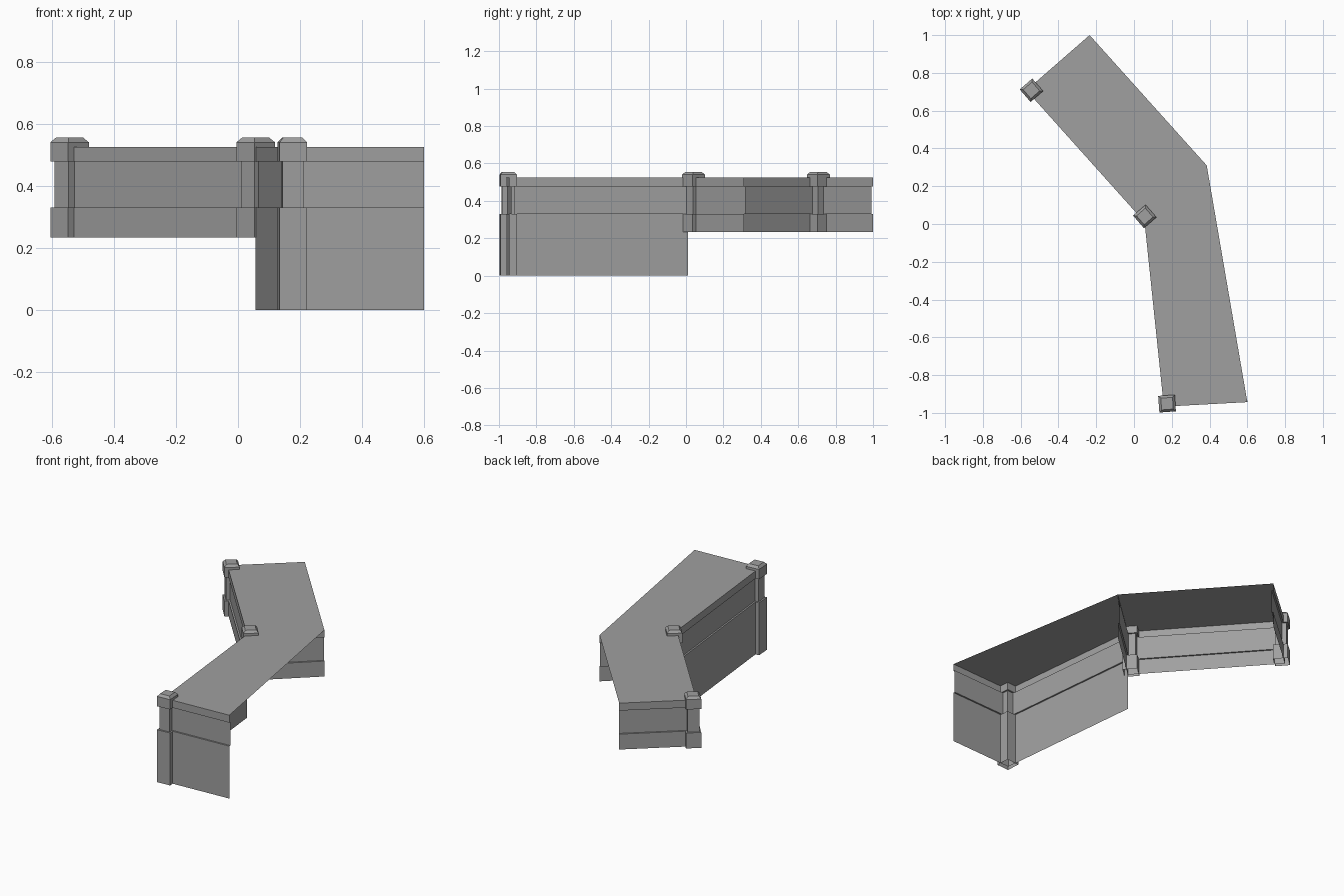
import bpy, bmesh, math
from mathutils import Vector

cube = bpy.data.objects.get("Cube")
if cube:
    bpy.data.objects.remove(cube, do_unlink=True)

GREY = (0.35, 0.35, 0.35, 1)
stone = bpy.data.materials.new("grey stone")
stone.use_nodes = True
stone.diffuse_color = GREY
stone.node_tree.nodes["Principled BSDF"].inputs["Base Color"].default_value = GREY

LEDGE, BAND, TOP, CAP, PEAK = 0.33, 0.478, 0.525, 0.54, 0.555
INSET = 0.01


def finish(name, bm):
    mesh = bpy.data.meshes.new(name)
    bm.to_mesh(mesh)
    bm.free()
    mesh.materials.append(stone)
    obj = bpy.data.objects.new(name, mesh)
    bpy.context.collection.objects.link(obj)
    return obj


def offset(path, dist):
    """Shift an open path to its left, with mitred corners."""
    pts = [Vector(p) for p in path]
    dirs = [(b - a).normalized() for a, b in zip(pts, pts[1:])]
    normals = [Vector((-d.y, d.x)) for d in dirs]
    result = []
    for i, p in enumerate(pts):
        n1 = normals[max(i - 1, 0)]
        n2 = normals[min(i, len(normals) - 1)]
        result.append(p + (n1 + n2) * dist / (1 + n1.dot(n2)))
    return result


def loft(bm, rows, closed):
    """Bridge successive rows of points with quads."""
    rings = [[bm.verts.new((p[0], p[1], z)) for p in row] for row, z in rows]
    n = len(rings[0])
    for low, high in zip(rings, rings[1:]):
        for i in range(n if closed else n - 1):
            j = (i + 1) % n
            bm.faces.new((low[i], low[j], high[j], high[i]))
    return rings


def wall(name, path, base):
    """Thin panelled wall with a recessed middle strip."""
    bm = bmesh.new()
    profile = [(0, base), (0, LEDGE), (INSET, LEDGE),
               (INSET, BAND), (0, BAND), (0, TOP)]
    loft(bm, [(offset(path, d), z) for d, z in profile], False)
    finish(name, bm)


def slab(name, outline):
    bm = bmesh.new()
    face = bm.faces.new([bm.verts.new((x, y, TOP)) for x, y in outline])
    face.normal_update()
    if face.normal.z < 0:
        face.normal_flip()
    finish(name, bm)


def post(name, centre, angle, base):
    """Square post with a recessed shaft and a bevelled cap."""
    bm = bmesh.new()
    half, shaft, tip = 0.044, 0.034, 0.031
    rows = []
    for r, z in [(half, base), (half, LEDGE), (shaft, LEDGE), (shaft, BAND),
                 (half, BAND), (half, CAP), (tip, PEAK)]:
        corners = [math.radians(angle + 45 + 90 * k) for k in range(4)]
        rows.append(([(centre[0] + r * math.sqrt(2) * math.cos(a),
                       centre[1] + r * math.sqrt(2) * math.sin(a))
                      for a in corners], z))
    rings = loft(bm, rows, True)
    bm.faces.new(rings[-1])
    finish(name, bm)


# Plan corners
front_outer, front_open = (0.158, -0.967), (0.60, -0.943)
bend_outer, bend_open = (0.056, 0.010), (0.385, 0.31)
back_outer, back_open = (-0.57, 0.708), (-0.235, 1.0)
RAISED = 0.233

# Top surfaces
slab("front_top", [front_outer, front_open, bend_open, bend_outer])
slab("back_top", [bend_outer, bend_open, back_open, back_outer])

# Walls, running clockwise so the recess goes inwards
wall("front_walls", [bend_outer, front_outer, front_open], 0)
wall("back_walls", [back_open, back_outer, bend_outer, bend_open], RAISED)

# Corner posts
post("front_post", (0.175, -0.951), 4, 0)
post("bend_post", (0.057, 0.040), 41, RAISED)
post("back_post", (-0.543, 0.708), 41, RAISED)
